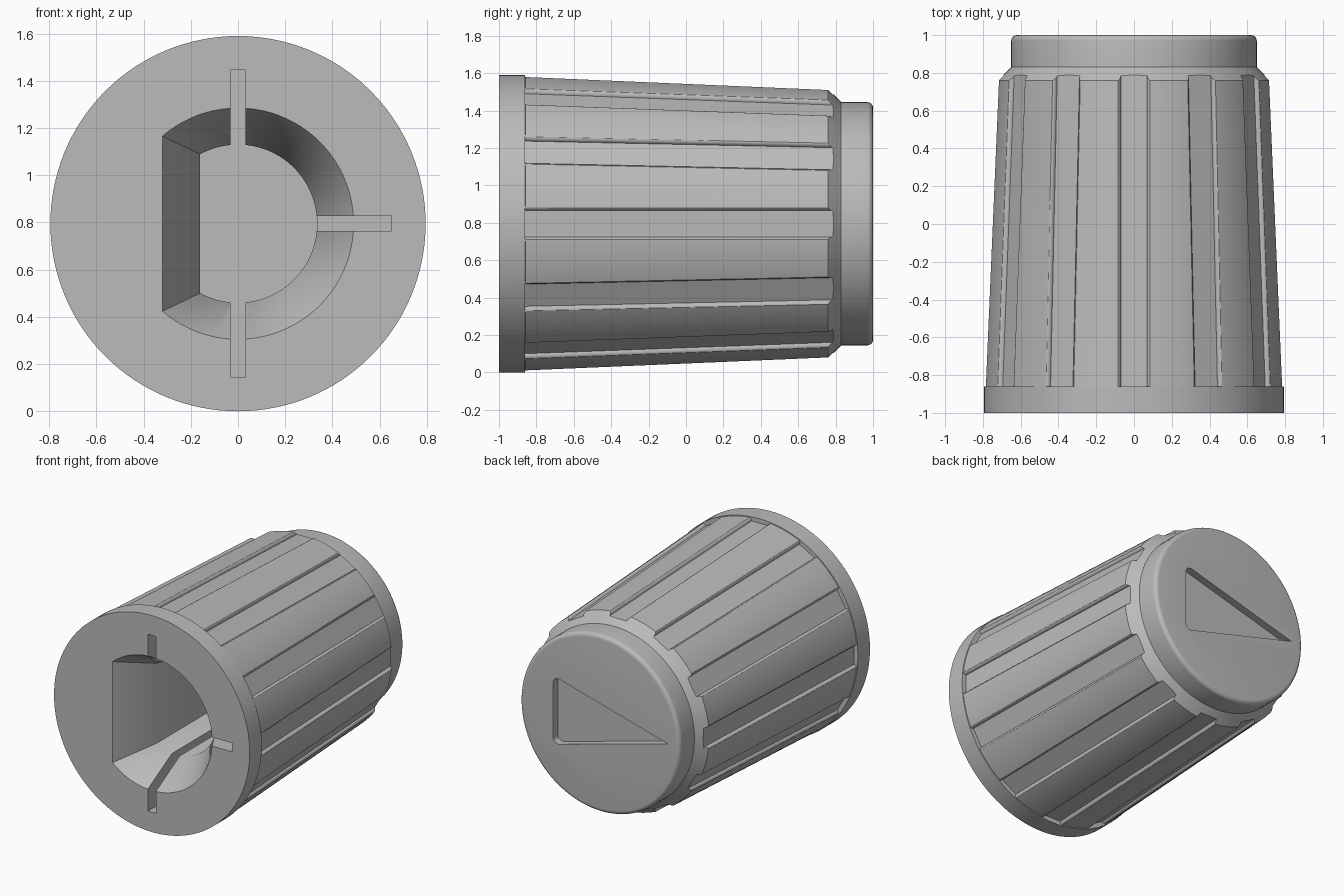
import bpy, bmesh, math
from mathutils import Matrix, Vector

if "Cube" in bpy.data.objects:
    bpy.data.objects.remove(bpy.data.objects["Cube"])

CZ = 0.795  # height of the knob axis, which runs along y

plastic = bpy.data.materials.new("grey_plastic")
plastic.diffuse_color = (0.5, 0.5, 0.5, 1)
plastic.use_nodes = True
plastic.node_tree.nodes["Principled BSDF"].inputs["Base Color"].default_value = plastic.diffuse_color


def loft(bm, sections):
    """Skin equal-length closed point loops and cap both ends."""
    rings = [[bm.verts.new(p) for p in s] for s in sections]
    n = len(rings[0])
    for a, b in zip(rings, rings[1:]):
        for i in range(n):
            j = (i + 1) % n
            bm.faces.new((a[i], a[j], b[j], b[i]))
    bm.faces.new(rings[0])
    bm.faces.new(rings[-1])


def finish(bm, name):
    bmesh.ops.recalc_face_normals(bm, faces=bm.faces)
    me = bpy.data.meshes.new(name)
    bm.to_mesh(me)
    bm.free()
    ob = bpy.data.objects.new(name, me)
    ob.location.z = CZ
    bpy.context.collection.objects.link(ob)
    me.materials.append(plastic)
    return ob


def circle(r, y, n=128):
    return [(r * math.sin(2 * math.pi * i / n), y, r * math.cos(2 * math.pi * i / n))
            for i in range(n)]


def d_section(r, flat, y, n=64):
    """Circle arc closed by a flat on the -x side."""
    a = math.acos(flat / r)
    return [(r * math.cos(t), y, r * math.sin(t))
            for t in (-a + 2 * a * i / n for i in range(n + 1))]


# Turned body with skirt, tapered grip, shoulder and rounded cap
profile = [(0.795, -1), (0.795, -0.86), (0.789, -0.859), (0.72, 0.76), (0.65, 0.83)]
profile += [(0.62 + 0.03 * math.cos(t), 0.97 + 0.03 * math.sin(t))
            for t in (math.pi / 2 * k / 6 for k in range(7))]
bm = bmesh.new()
loft(bm, [circle(r, y) for r, y in profile])
body = finish(bm, "knob_body")

# Twelve grip grooves with rounded lips, parallel to the taper
half = [(0.07 + 0.024 * (1 - math.cos(t)), 0.024 * math.sin(t))
        for t in (math.pi / 2 * k / 5 for k in range(6))] + [(0.096, 0.1)]
groove = half + [(-x, h) for x, h in reversed(half)]
bm = bmesh.new()
for k in range(12):
    rot = Matrix.Rotation(math.radians(30 * k), 3, 'Y')
    loft(bm, [[rot @ Vector((x, y, floor + h)) for x, h in groove]
              for y, floor in ((-0.86, 0.762), (0.9, 0.687))])
grooves = finish(bm, "groove_cutter")

# D-shaped shaft hole with a flared mouth
bm = bmesh.new()
loft(bm, [d_section(0.49, -0.32, -1.1), d_section(0.49, -0.32, -1.0),
          d_section(0.335, -0.16, -0.72), d_section(0.335, -0.16, 0.4)])
hole = finish(bm, "hole_cutter")


def box(name, x0, x1, y0, y1, z0, z1):
    bm = bmesh.new()
    loft(bm, [[(x0, y, z0), (x1, y, z0), (x1, y, z1), (x0, y, z1)] for y in (y0, y1)])
    return finish(bm, name)


# Three relief slots around the hole
slot_v = box("upright_slot_cutter", -0.032, 0.032, -1.1, 0.395, -0.65, 0.65)
slot_h = box("side_slot_cutter", 0, 0.65, -1.1, 0.39, -0.032, 0.032)

# Recessed pointer triangle on the cap, base corners rounded
bm = bmesh.new()
tri = [(-0.55, 0)]
for s in (-1, 1):
    arc = [(0.34 + 0.04 * math.cos(t), s * (0.2 + 0.04 * math.sin(t)))
           for t in (math.radians(105) * k / 6 for k in range(7))]
    tri += arc[::-1] if s < 0 else arc
loft(bm, [[(x, y, z) for x, z in tri] for y in (0.945, 1.1)])
pointer = finish(bm, "pointer_cutter")

# Cut everything into the body
for cutter in (grooves, hole, slot_v, slot_h, pointer):
    cutter.hide_render = True
    m = body.modifiers.new(cutter.name, 'BOOLEAN')
    m.operation = 'DIFFERENCE'
    m.solver = 'EXACT'
    m.object = cutter
bpy.context.view_layer.objects.active = body
body.select_set(True)
for m in list(body.modifiers):
    bpy.ops.object.modifier_apply(modifier=m.name)
for cutter in (grooves, hole, slot_v, slot_h, pointer):
    bpy.data.objects.remove(cutter)

bpy.ops.object.select_all(action='DESELECT')
body.select_set(True)
bpy.ops.object.shade_smooth_by_angle(angle=math.radians(30))
